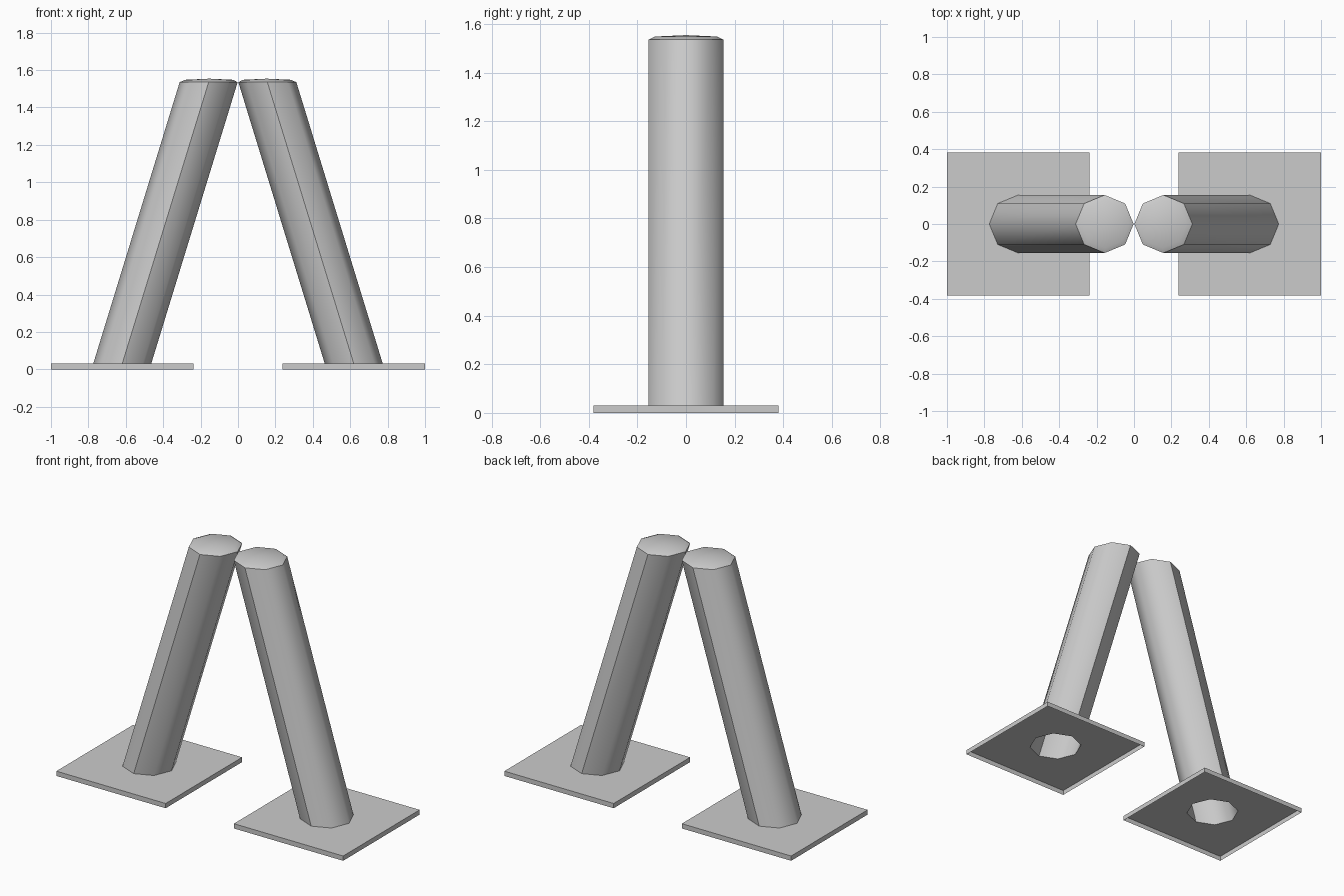
import bpy, bmesh, math

if "Cube" in bpy.data.objects:
    bpy.data.objects.remove(bpy.data.objects["Cube"])

CX, R = 0.619, 0.155          # foot centre and pillar radius
HALF_X, HALF_Y, T = 0.381, 0.381, 0.03
TOP_X, TOP_Z = 0.157, 1.535   # pillar rim centre


def ring(bm, cx, z, rx, ry=None, square=False):
    """Eight vertices around a centre, on a circle or on a rectangle."""
    ry = rx if ry is None else ry
    out = []
    for i in range(8):
        c, s = math.cos(i * math.pi / 4), math.sin(i * math.pi / 4)
        if square:
            m = max(abs(c), abs(s))
            c, s = c / m, s / m
        out.append(bm.verts.new((cx + rx * c, ry * s, z)))
    return out


def bridge(bm, a, b):
    for i in range(8):
        j = (i + 1) % 8
        bm.faces.new((a[i], a[j], b[j], b[i]))


def finish(bm, name):
    """Make the object, mirror it to the other side and shade it."""
    mesh = bpy.data.meshes.new(name)
    bm.to_mesh(mesh)
    bm.free()
    ob = bpy.data.objects.new(name, mesh)
    bpy.context.collection.objects.link(ob)
    mod = ob.modifiers.new("Mirror", 'MIRROR')
    mod.use_axis[0] = True
    mod.use_mirror_merge = False
    bpy.ops.object.select_all(action='DESELECT')
    ob.select_set(True)
    bpy.context.view_layer.objects.active = ob
    bpy.ops.object.shade_smooth_by_angle(angle=math.radians(46))
    return ob


# Base plates: thin, open underneath, with an octagonal hole under the pillar
bm = bmesh.new()
low = ring(bm, CX, 0, HALF_X, HALF_Y, True)
high = ring(bm, CX, T, HALF_X, HALF_Y, True)
hole = ring(bm, CX, T, R)
bridge(bm, low, high)
bridge(bm, high, hole)
finish(bm, "base_plates")

# Leaning octagonal pillars: hollow, with a shallow bevelled cap
bm = bmesh.new()
foot = ring(bm, CX, T, R)
rim = ring(bm, TOP_X, TOP_Z, R)
cap = ring(bm, TOP_X - 0.003, 1.548, 0.128)
bridge(bm, foot, rim)
bridge(bm, rim, cap)
peak = bm.verts.new((TOP_X - 0.003, 0, 1.554))
for i in range(8):
    bm.faces.new((cap[i], cap[(i + 1) % 8], peak))
finish(bm, "leaning_pillars")
